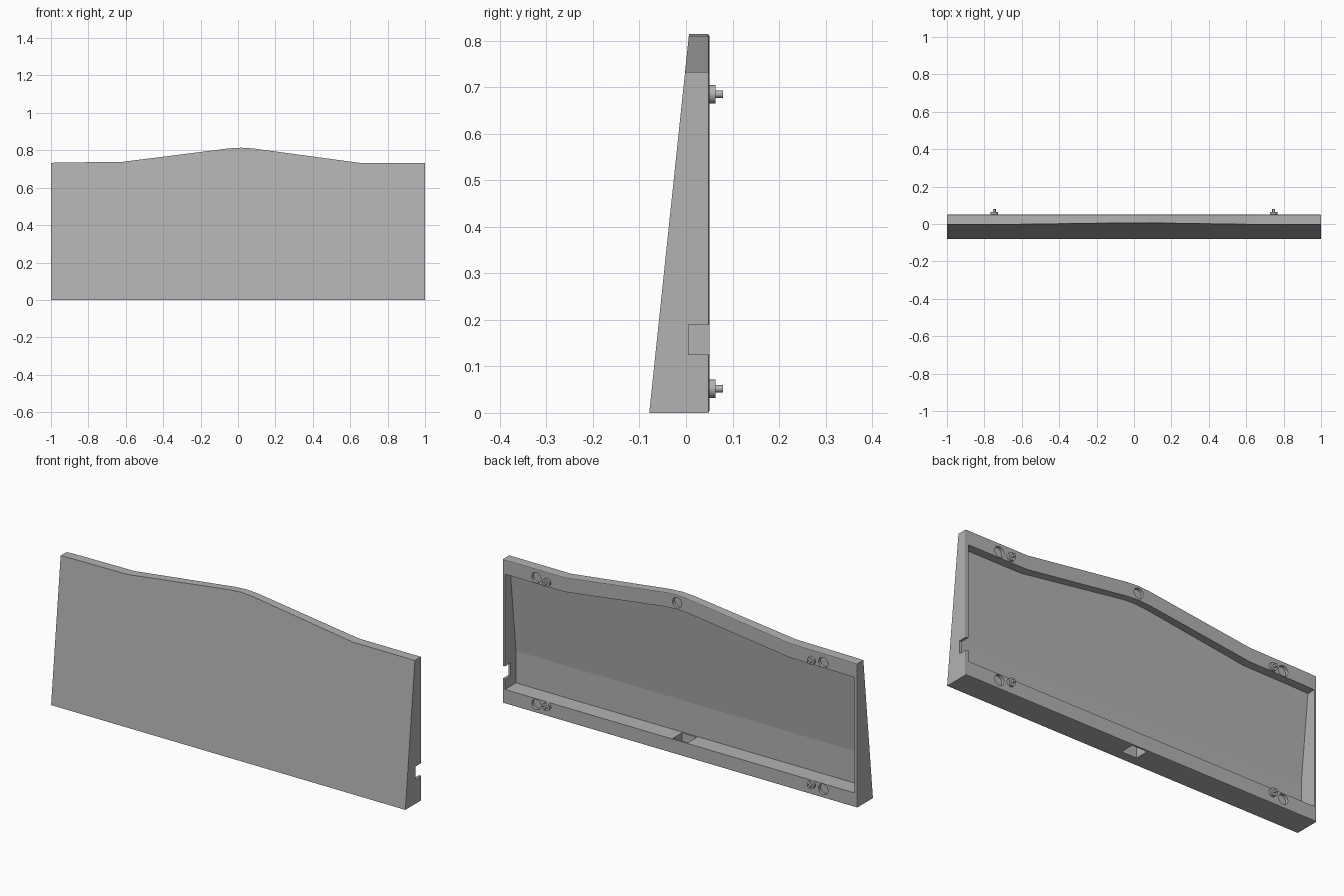
import bpy, bmesh, math
from mathutils import Matrix, Vector

if "Cube" in bpy.data.objects:
    bpy.data.objects.remove(bpy.data.objects["Cube"], do_unlink=True)

BACK = 0.05          # flat rear plane
CREASE = 0.235       # height where the inner wall turns vertical

grey = bpy.data.materials.new("plain grey")
grey.use_nodes = True
colour = (0.45, 0.45, 0.45, 1)
grey.diffuse_color = colour
grey.node_tree.nodes["Principled BSDF"].inputs["Base Color"].default_value = colour


def front(z):
    """Y of the sloping front face at height z."""
    return -0.079 + 0.105 * z


def finish(bm, name):
    bmesh.ops.recalc_face_normals(bm, faces=bm.faces[:])
    mesh = bpy.data.meshes.new(name)
    bm.to_mesh(mesh)
    bm.free()
    mesh.materials.append(grey)
    ob = bpy.data.objects.new(name, mesh)
    bpy.context.collection.objects.link(ob)
    return ob


def prism(outline, back):
    """Extrude an x-z outline along y, returning the mesh and its front vertices."""
    bm = bmesh.new()
    face = bm.faces.new([bm.verts.new((x, -1, z)) for x, z in outline])
    moved = bmesh.ops.extrude_face_region(bm, geom=[face])["geom"]
    for v in moved:
        if isinstance(v, bmesh.types.BMVert):
            v.co.y = back
    return bm


def box(name, lo, hi):
    bm = bmesh.new()
    bmesh.ops.create_cube(bm, size=1)
    for v in bm.verts:
        v.co = Vector([hi[i] if v.co[i] > 0 else lo[i] for i in range(3)])
    return finish(bm, name)


def cylinder(bm, x, z, radius, y0, y1):
    place = Matrix.Translation((x, (y0 + y1) / 2, z)) @ Matrix.Rotation(math.pi / 2, 4, "X")
    bmesh.ops.create_cone(bm, cap_ends=True, segments=32, radius1=radius, radius2=radius,
                          depth=y1 - y0, matrix=place)


def carve(target, cutter):
    mod = target.modifiers.new("carve", "BOOLEAN")
    mod.operation = "DIFFERENCE"
    mod.solver = "EXACT"
    mod.object = cutter
    cutter.hide_render = True
    bpy.context.view_layer.objects.active = target
    bpy.ops.object.modifier_apply(modifier=mod.name)
    bpy.data.objects.remove(cutter, do_unlink=True)


# Wedge panel with a gently arched top and softened rear edges
top = [(1, 0.733), (0.65, 0.733), (0.08, 0.81), (0.015, 0.814),
       (-0.05, 0.81), (-0.62, 0.738), (-0.94, 0.735), (-1, 0.733)]
bm = prism([(-1, 0), (1, 0)] + top, BACK)
for v in bm.verts:
    if v.co.y < 0:
        v.co.y = front(v.co.z)
rear = [e for e in bm.edges if all(abs(v.co.y - BACK) < 1e-5 for v in e.verts)]
bmesh.ops.recalc_face_normals(bm, faces=bm.faces[:])
bmesh.ops.bevel(bm, geom=rear, offset=0.004, segments=2, profile=0.5, affect="EDGES")
panel = finish(bm, "panel_shell")

# Hollow rear: sloping above the crease, vertical below it
inner = [(-0.987, 0.072), (0.987, 0.072)] + [(x * 0.987 if abs(x) == 1 else x, z - 0.073) for x, z in top]
bm = prism(inner, 0.1)
bmesh.ops.bisect_plane(bm, geom=bm.verts[:] + bm.edges[:] + bm.faces[:],
                       plane_co=(0, 0, CREASE), plane_no=(0, 0, 1))
for v in bm.verts:
    if v.co.y < 0:
        v.co.y = front(max(v.co.z, CREASE)) + 0.016
carve(panel, finish(bm, "hollow_cutter"))

# Side cable notch and opening in the bottom wall
carve(panel, box("notch_cutter", (0.95, 0.005, 0.125), (1.05, 0.1, 0.19)))
carve(panel, box("opening_cutter", (-0.04, -0.03, -0.05), (0.045, 0.041, 0.1)))

# Shallow round sockets in the rear rim
bm = bmesh.new()
for x, z in [(0.81, 0.69), (-0.81, 0.69), (0.81, 0.043), (-0.81, 0.043), (0.015, 0.775)]:
    cylinder(bm, x, z, 0.026, BACK - 0.015, 0.1)
carve(panel, finish(bm, "socket_cutter"))

# Stepped locating pegs
for side, x in (("left", 0.747), ("right", -0.747)):
    for level, z in (("upper", 0.685), ("lower", 0.052)):
        bm = bmesh.new()
        cylinder(bm, x, z, 0.02, BACK - 0.002, 0.063)
        cylinder(bm, x, z, 0.008, 0.06, 0.079)
        peg = finish(bm, f"{level}_{side}_peg")
        bpy.ops.object.select_all(action="DESELECT")
        peg.select_set(True)
        bpy.context.view_layer.objects.active = peg
        bpy.ops.object.shade_smooth_by_angle(angle=math.radians(35))
